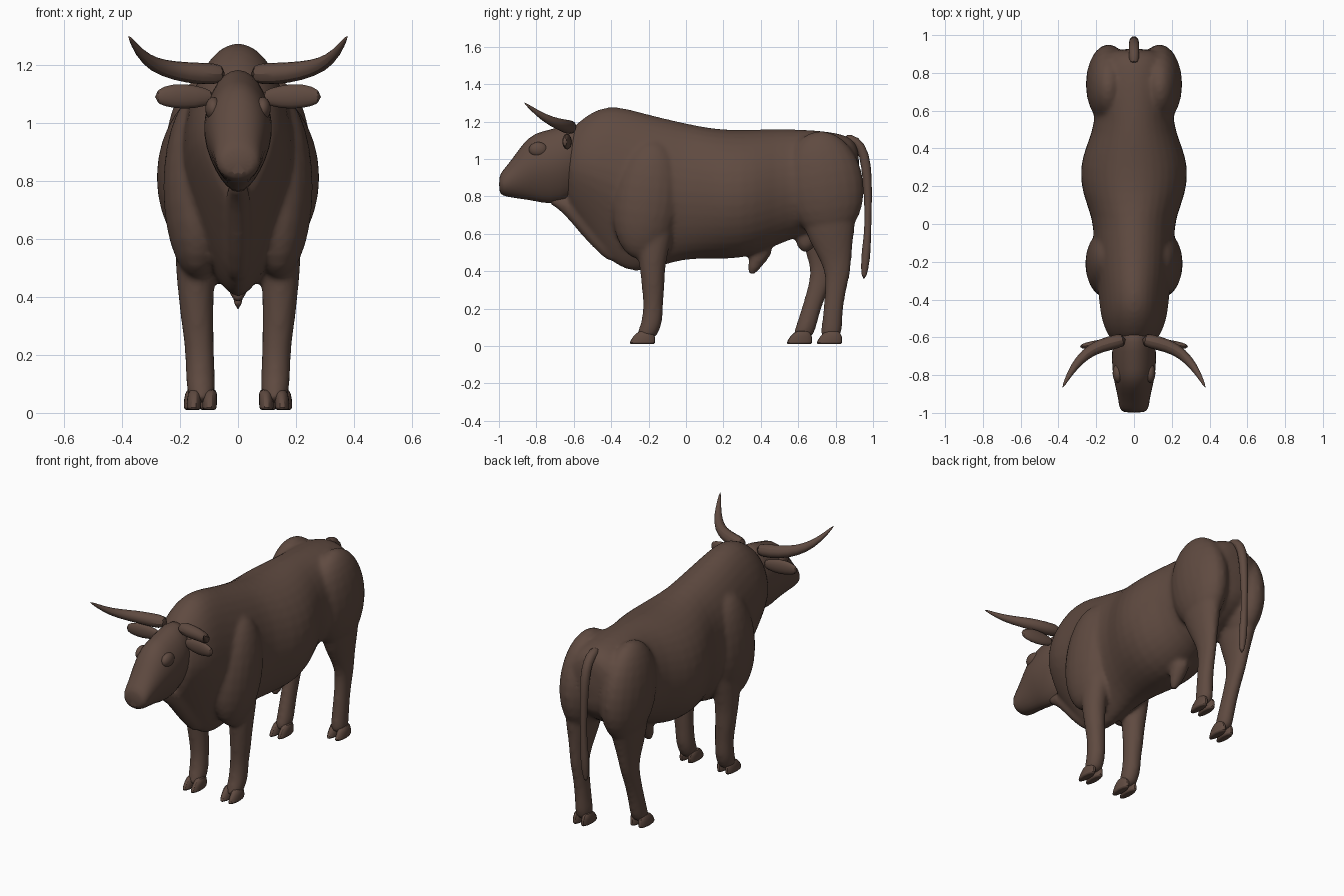
import bpy
import bmesh
from math import sin, cos, pi, radians
from mathutils import Vector, Matrix

default_cube = bpy.data.objects.get("Cube")
if default_cube:
    bpy.data.objects.remove(default_cube, do_unlink=True)

# One hide colour for the whole animal
hide = bpy.data.materials.new("brown hide")
hide.use_nodes = True
hide_colour = (0.115, 0.069, 0.052, 1)
hide.diffuse_color = hide_colour
shader = next(n for n in hide.node_tree.nodes if n.type == "BSDF_PRINCIPLED")
shader.inputs["Base Color"].default_value = hide_colour
shader.inputs["Roughness"].default_value = 0.8


def finish(name, bm, subdivide=1):
    """Turn a bmesh into a smooth-shaded object with the hide material."""
    bmesh.ops.recalc_face_normals(bm, faces=bm.faces)
    mesh = bpy.data.meshes.new(name)
    bm.to_mesh(mesh)
    bm.free()
    mesh.materials.append(hide)
    part = bpy.data.objects.new(name, mesh)
    bpy.context.collection.objects.link(part)
    if subdivide:
        modifier = part.modifiers.new("rounding", "SUBSURF")
        modifier.levels = modifier.render_levels = subdivide
    bpy.ops.object.select_all(action="DESELECT")
    part.select_set(True)
    bpy.context.view_layer.objects.active = part
    bpy.ops.object.shade_smooth_by_angle(angle=radians(45))
    return part


def skin(name, rings):
    """Bridge a series of equal point rings and cap both ends."""
    bm = bmesh.new()
    loops = [[bm.verts.new(p) for p in ring] for ring in rings]
    count = len(loops[0])
    for a, b in zip(loops, loops[1:]):
        for i in range(count):
            j = (i + 1) % count
            bm.faces.new((a[i], a[j], b[j], b[i]))
    bm.faces.new(loops[0])
    bm.faces.new(loops[-1])
    return finish(name, bm)


def lengthwise(name, stations, sides=18):
    """Loft along y; station = y, bottom, top, half width, lower pinch."""
    rings = []
    for y, low, high, width, pinch in stations:
        ring = []
        for i in range(sides):
            a = 2 * pi * i / sides
            x = width * cos(a) * (1 - pinch * max(0, -sin(a)))
            ring.append((x, y, (low + high) / 2 + sin(a) * (high - low) / 2))
        rings.append(ring)
    return skin(name, rings)


def upright(name, side, stations, lean=0, sides=10):
    """Loft along z; station = z, front, back, inner x, outer x."""
    rings = []
    for z, front, back, inner, outer in stations:
        shift = lean * max(0, 1 - z / 0.75)
        ring = []
        for i in range(sides):
            a = 2 * pi * i / sides
            x = (inner + outer) / 2 + cos(a) * (outer - inner) / 2
            y = (front + back) / 2 + sin(a) * (back - front) / 2 + shift
            ring.append((side * x, y, z))
        rings.append(ring)
    return skin(name, rings)


def tube(name, points, side=1, sides=8, flat=1):
    """Sweep a section along points; point = x, y, z, radius."""
    path = [Vector((side * x, y, z)) for x, y, z, r in points]
    rings = []
    up = Vector((0, 0, 1))
    for i, p in enumerate(path):
        along = (path[min(i + 1, len(path) - 1)] - path[max(i - 1, 0)]).normalized()
        up = (up - along * up.dot(along)).normalized()
        across = along.cross(up)
        r = points[i][3]
        rings.append([p + up * r * cos(a) + across * r * flat * sin(a)
                      for a in (2 * pi * k / sides for k in range(sides))])
    return skin(name, rings)


def bulge(name, centre, radii, pitch=0):
    """Muscle mass as a stretched sphere, tipped about x."""
    bm = bmesh.new()
    matrix = (Matrix.Translation(centre) @ Matrix.Rotation(radians(pitch), 4, "X")
              @ Matrix.Diagonal((*radii, 1)))
    bmesh.ops.create_uvsphere(bm, u_segments=20, v_segments=14, radius=1, matrix=matrix)
    return finish(name, bm, 0)


def fuse(name, parts):
    """Melt overlapping masses into one smooth skin."""
    bpy.ops.object.select_all(action="DESELECT")
    for part in parts:
        part.select_set(True)
    bpy.context.view_layer.objects.active = parts[0]
    bpy.ops.object.convert(target="MESH")
    bpy.ops.object.join()
    body = bpy.context.view_layer.objects.active
    body.name = name
    remesh = body.modifiers.new("single skin", "REMESH")
    remesh.mode = "VOXEL"
    remesh.voxel_size = 0.013
    remesh.use_smooth_shade = True
    soften = body.modifiers.new("soften", "SMOOTH")
    soften.factor = 0.5
    soften.iterations = 6


# Torso with hump, deep brisket, barrel belly and rump
flesh = [lengthwise("torso", [
    (-0.65, 0.76, 1.12, 0.10, 0.3),
    (-0.58, 0.67, 1.20, 0.15, 0.4),
    (-0.50, 0.56, 1.26, 0.18, 0.5),
    (-0.42, 0.46, 1.29, 0.19, 0.5),
    (-0.32, 0.39, 1.28, 0.20, 0.5),
    (-0.22, 0.39, 1.25, 0.215, 0.4),
    (-0.08, 0.44, 1.215, 0.22, 0.2),
    (0.03, 0.46, 1.19, 0.222, 0),
    (0.16, 0.46, 1.165, 0.28, 0),
    (0.30, 0.46, 1.16, 0.295, 0),
    (0.42, 0.50, 1.165, 0.255, 0),
    (0.54, 0.56, 1.165, 0.205, 0),
    (0.68, 0.60, 1.16, 0.225, 0),
    (0.80, 0.65, 1.145, 0.22, 0),
    (0.89, 0.72, 1.12, 0.19, 0),
    (0.93, 0.80, 1.05, 0.11, 0),
])]

# Throat fold and sheath
flesh.append(tube("dewlap", [
    (0, -0.74, 0.79, 0.03), (0, -0.66, 0.77, 0.045), (0, -0.58, 0.69, 0.05),
    (0, -0.48, 0.57, 0.05), (0, -0.36, 0.45, 0.045)]))
flesh.append(tube("belly_sheath", [
    (0, 0.44, 0.55, 0.06), (0, 0.38, 0.47, 0.055), (0, 0.34, 0.37, 0.02)]))
flesh.append(bulge("scrotum", (0, 0.64, 0.58), (0.05, 0.055, 0.08)))

front_leg = [
    (0.80, -0.27, -0.04, 0.08, 0.22),
    (0.62, -0.28, -0.06, 0.07, 0.225),
    (0.50, -0.265, -0.09, 0.075, 0.22),
    (0.40, -0.25, -0.11, 0.08, 0.21),
    (0.31, -0.24, -0.11, 0.08, 0.2),
    (0.22, -0.23, -0.12, 0.08, 0.185),
    (0.13, -0.24, -0.12, 0.075, 0.185),
    (0.08, -0.26, -0.14, 0.075, 0.18),
    (0.03, -0.28, -0.16, 0.08, 0.17),
]
hind_leg = [
    (0.85, 0.60, 0.92, 0.05, 0.24),
    (0.68, 0.60, 0.92, 0.05, 0.23),
    (0.56, 0.65, 0.90, 0.07, 0.21),
    (0.46, 0.71, 0.89, 0.09, 0.19),
    (0.39, 0.74, 0.885, 0.095, 0.185),
    (0.30, 0.74, 0.86, 0.095, 0.18),
    (0.18, 0.73, 0.84, 0.09, 0.18),
    (0.10, 0.72, 0.84, 0.085, 0.18),
    (0.03, 0.71, 0.83, 0.09, 0.18),
]
claw = [(0.085, 0.05, 0.12, 0, 0.045), (0.05, 0.01, 0.14, 0, 0.053),
        (0.012, -0.01, 0.14, 0, 0.055), (0.01, 0, 0.13, 0.01, 0.045)]


def hoof(name, side, x, y):
    """Cloven hoof from two side by side claws."""
    for label, start in (("inner", x - 0.054), ("outer", x)):
        upright(f"{name}_{label}_claw", side,
                [(z, y + f, y + b, start + i, start + o) for z, f, b, i, o in claw])


# Paired parts; the right hind leg steps forward
for word, side in (("left", 1), ("right", -1)):
    stride = 0 if side > 0 else -0.16
    flesh += [
        bulge(f"{word}_shoulder", (side * 0.14, -0.21, 0.78), (0.118, 0.18, 0.32), -8),
        bulge(f"{word}_thigh", (side * 0.135, 0.74, 0.86), (0.12, 0.21, 0.29), 8),
        upright(f"{word}_front_leg", side, front_leg),
        upright(f"{word}_hind_leg", side, hind_leg, stride),
    ]
    hoof(f"{word}_front_hoof", side, 0.125, -0.30)
    hoof(f"{word}_hind_hoof", side, 0.135, 0.70 + stride)
    tube(f"{word}_horn", [
        (0.04, -0.61, 1.17, 0.04), (0.13, -0.63, 1.17, 0.042),
        (0.22, -0.66, 1.18, 0.036), (0.29, -0.72, 1.20, 0.028),
        (0.34, -0.79, 1.24, 0.018), (0.38, -0.87, 1.305, 0.004)], side)
    tube(f"{word}_ear", [
        (0.08, -0.62, 1.09, 0.025), (0.15, -0.63, 1.09, 0.045),
        (0.22, -0.64, 1.095, 0.05), (0.29, -0.65, 1.09, 0.025)], side, flat=0.5)
    bulge(f"{word}_brow", (side * 0.085, -0.79, 1.05), (0.028, 0.05, 0.04))

fuse("body", flesh)

# Head tapering from poll to muzzle
lengthwise("head", [
    (-0.54, 0.86, 1.18, 0.09, 0.2),
    (-0.62, 0.77, 1.20, 0.12, 0.3),
    (-0.73, 0.75, 1.16, 0.125, 0.3),
    (-0.81, 0.77, 1.145, 0.115, 0.3),
    (-0.87, 0.78, 1.09, 0.1, 0.1),
    (-0.93, 0.79, 1.0, 0.085, 0),
    (-0.98, 0.80, 0.94, 0.08, 0),
    (-1.00, 0.82, 0.91, 0.055, 0),
], sides=14)

# Tail with a hanging tuft
tube("tail", [(0, 0.84, 1.11, 0.03), (0, 0.91, 1.10, 0.03), (0, 0.955, 1.03, 0.03),
              (0, 0.97, 0.90, 0.028), (0, 0.975, 0.72, 0.02), (0, 0.97, 0.58, 0.02),
              (0, 0.96, 0.47, 0.03), (0, 0.95, 0.35, 0.012)])
